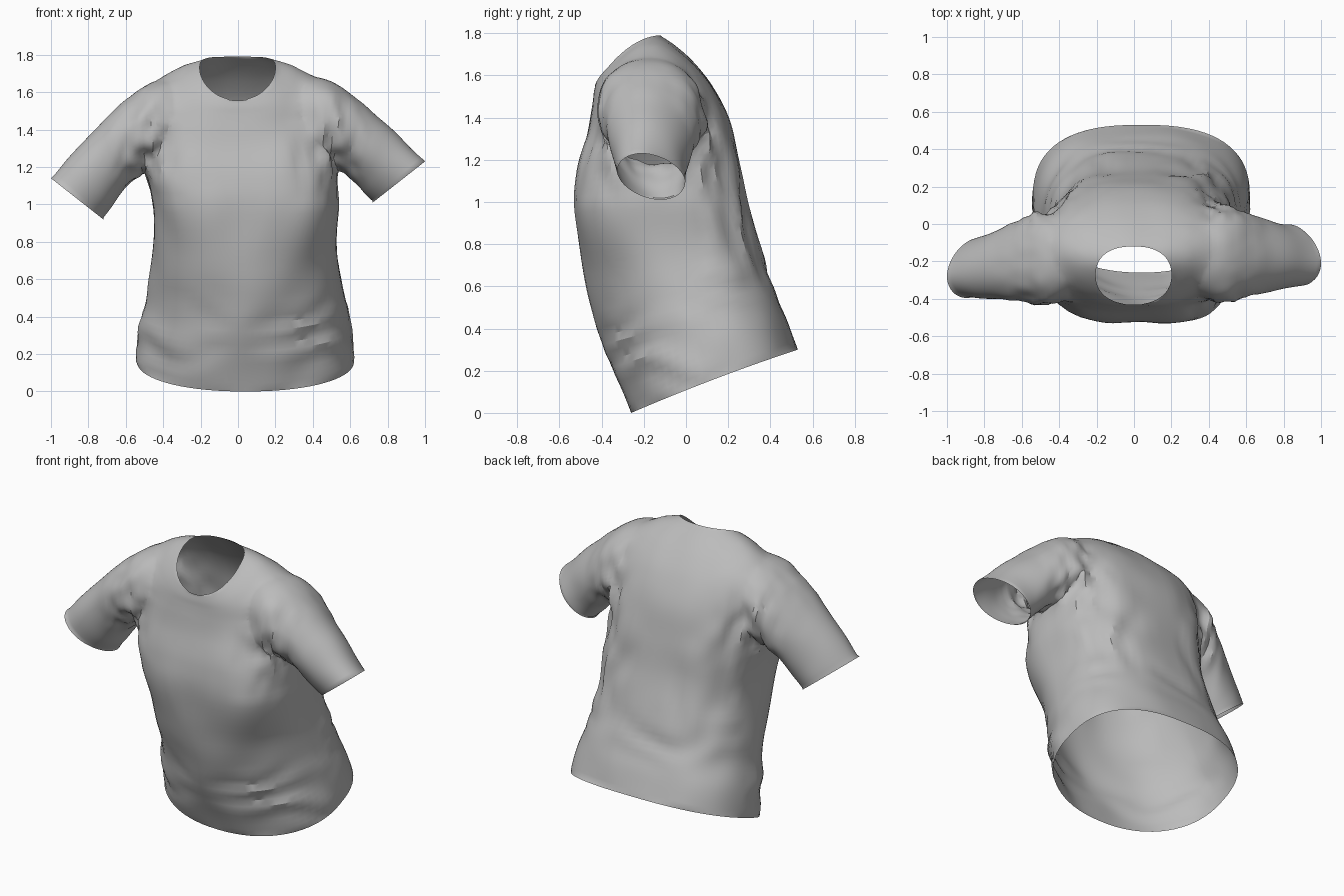
import bpy
import bmesh
from math import sin, cos, pi, exp, copysign
from mathutils import Vector, noise

default = bpy.data.objects.get("Cube")
if default:
    bpy.data.objects.remove(default, do_unlink=True)

SIDES = 72

cloth = bpy.data.materials.new("grey cloth")
cloth.use_nodes = True
GREY = (0.5, 0.5, 0.5, 1)
cloth.diffuse_color = GREY
cloth.node_tree.nodes["Principled BSDF"].inputs["Base Color"].default_value = GREY


def refine(rows, steps):
    """Catmull-Rom interpolation between rows of ring parameters."""
    rows = [Vector(r) for r in rows]
    out = []
    for i in range(len(rows) - 1):
        a, b, c = rows[max(i - 1, 0)], rows[i], rows[i + 1]
        d = rows[min(i + 2, len(rows) - 1)]
        for k in range(steps):
            t = k / steps
            out.append(b + (c - a) * (t / 2) + (a * 2 - b * 5 + c * 4 - d) * (t * t / 2)
                       + (b * 3 - a - c * 3 + d) * (t ** 3 / 2))
    return out + [rows[-1]]


def rounded(v, power):
    return copysign(abs(v) ** power, v)


def loft(name, rings):
    """Closed tube through rings of points, capped with one polygon at each end."""
    bm = bmesh.new()
    loops = [[bm.verts.new(p) for p in ring] for ring in rings]
    for low, high in zip(loops, loops[1:]):
        for i in range(SIDES):
            j = (i + 1) % SIDES
            bm.faces.new((low[i], low[j], high[j], high[i]))
    bm.faces.new(loops[0])
    bm.faces.new(loops[-1])
    bmesh.ops.recalc_face_normals(bm, faces=bm.faces)
    mesh = bpy.data.meshes.new(name)
    bm.to_mesh(mesh)
    bm.free()
    mesh.materials.append(cloth)
    obj = bpy.data.objects.new(name, mesh)
    bpy.context.collection.objects.link(obj)
    return obj


def body_ring(row):
    yf, zf, yb, zb, xr, xl, bow, front, back = row
    points = []
    for i in range(SIDES):
        a = 2 * pi * i / SIDES
        power = front if sin(a) < 0 else back
        c, s = rounded(cos(a), power), rounded(sin(a), power)
        t = (1 + s) / 2
        points.append(((xr + xl) / 2 + c * (xl - xr) / 2, yf + (yb - yf) * t,
                       zf + (zb - zf) * t + bow * (1 - s * s)))
    return points


def sleeve_ring(row, side, t):
    xt, zt, xb, zb, yf, yb = row
    drop, forward = (0.09 * t, 0.07 * t) if side < 0 else (0, 0)
    power = 0.9 + 0.15 * t
    points = []
    for i in range(SIDES):
        a = 2 * pi * i / SIDES
        u, v = (1 + rounded(cos(a), power)) / 2, (1 + rounded(sin(a), power)) / 2
        lean = 0.09 * t * (u - 0.5)
        points.append((side * (xb + (xt - xb) * u), yf + (yb - yf) * v - forward - lean,
                       zb + (zt - zb) * u - drop))
    return points


# Torso: front y, z, back y, z, right x, left x, side lift, front and back corner roundness
torso = [
    (-.26, 0, .53, .30, -.54, .62, .01, .92, .78),
    (-.34, .18, .475, .45, -.53, .61, 0, 1.06, .78),
    (-.42, .40, .41, .60, -.49, .57, 0, 1.15, .77),
    (-.49, .65, .35, .80, -.46, .53, 0, 1.0, .75),
    (-.54, .95, .29, 1.0, -.45, .54, 0, .72, .73),
    (-.52, 1.15, .25, 1.2, -.49, .53, 0, .64, .75),
    (-.475, 1.32, .20, 1.4, -.49, .51, 0, .72, .78),
    (-.455, 1.42, .13, 1.55, -.49, .49, .04, .8, .82),
    (-.445, 1.48, .04, 1.66, -.45, .45, .07, .87, .87),
    (-.44, 1.52, -.05, 1.74, -.34, .34, .065, .9, .9),
    (-.43, 1.56, -.12, 1.79, -.205, .2, .055, .9, .85),
]
shirt = loft("shirt", [body_ring(r) for r in refine(torso, 6)])

# Sleeves: top x, z, bottom x, z, front y, back y
sleeve = [
    (.28, 1.66, .28, 1.25, -.36, 0),
    (.45, 1.68, .43, 1.22, -.42, .07),
    (.60, 1.595, .55, 1.18, -.39, .07),
    (.76, 1.455, .63, 1.11, -.365, .03),
    (.90, 1.32, .68, 1.05, -.34, 0),
    (1.0, 1.23, .72, 1.01, -.32, -.01),
]
bpy.context.view_layer.objects.active = shirt
for side, name in ((1, "left_sleeve"), (-1, "right_sleeve")):
    rows = refine(sleeve, 6)
    tube = loft(name, [sleeve_ring(r, side, i / (len(rows) - 1)) for i, r in enumerate(rows)])
    join = shirt.modifiers.new(name, "BOOLEAN")
    join.operation = "UNION"
    join.solver = "EXACT"
    join.object = tube
    bpy.ops.object.modifier_apply(modifier=name)
    bpy.data.objects.remove(tube, do_unlink=True)

# Open the neck, hem and cuffs
bm = bmesh.new()
bm.from_mesh(shirt.data)
caps = [f for f in bm.faces if len(f.verts) >= SIDES - 4]
bmesh.ops.delete(bm, geom=caps, context="FACES")
bmesh.ops.remove_doubles(bm, verts=bm.verts, dist=0.006)
bmesh.ops.triangulate(bm, faces=[f for f in bm.faces if len(f.verts) > 4])

# Soften the shoulder seams
seam = [v for v in bm.verts if .3 < abs(v.co.x) < .66 and v.co.z > 1.02 and not v.is_boundary]
for _ in range(8):
    bmesh.ops.smooth_vert(bm, verts=seam, factor=0.5, use_axis_x=True, use_axis_y=True, use_axis_z=True)


def bump(v, centre, width):
    return exp(-((v - centre) / width) ** 2)


def fold_depth(p):
    """Depth of the cloth folds at a point."""
    wobble = noise.noise(p * 3)
    depth = 0.01 * noise.noise(Vector((p.x * 5, p.y * 5, p.z * 4)))
    if p.y < 0.1:
        # slanting creases above the hem, and the dip down the chest
        edge = min(1, abs(p.x) / .3)
        depth += 0.01 * sin(32 * p.z - 9 * abs(p.x) + 5 * wobble) * bump(p.z, .3, .16) * edge
        depth -= 0.02 * bump(p.x, 0, .13) * bump(p.z, .95, .3)
    else:
        # long upright folds down the back
        depth += 0.012 * sin(30 * p.x + 4 * p.z + 5 * wobble) * bump(p.z, 1.0, .3) * min(1, abs(p.x) / .3)
        depth += 0.006 * sin(26 * p.z + 6 * wobble) * bump(p.z, .62, .12)
    # crumpled cloth around the armpits
    crumple = noise.noise(Vector((p.x * 17, p.y * 13, p.z * 7)))
    return depth + 0.05 * crumple * bump(abs(p.x), .48, .13) * bump(p.z, 1.32, .2)


bm.normal_update()
moves = [(v, v.normal * fold_depth(v.co)) for v in bm.verts if not v.is_boundary]
for v, shift in moves:
    v.co += shift
bm.to_mesh(shirt.data)
bm.free()

shirt.select_set(True)
bpy.ops.object.shade_smooth_by_angle(angle=0.5)
